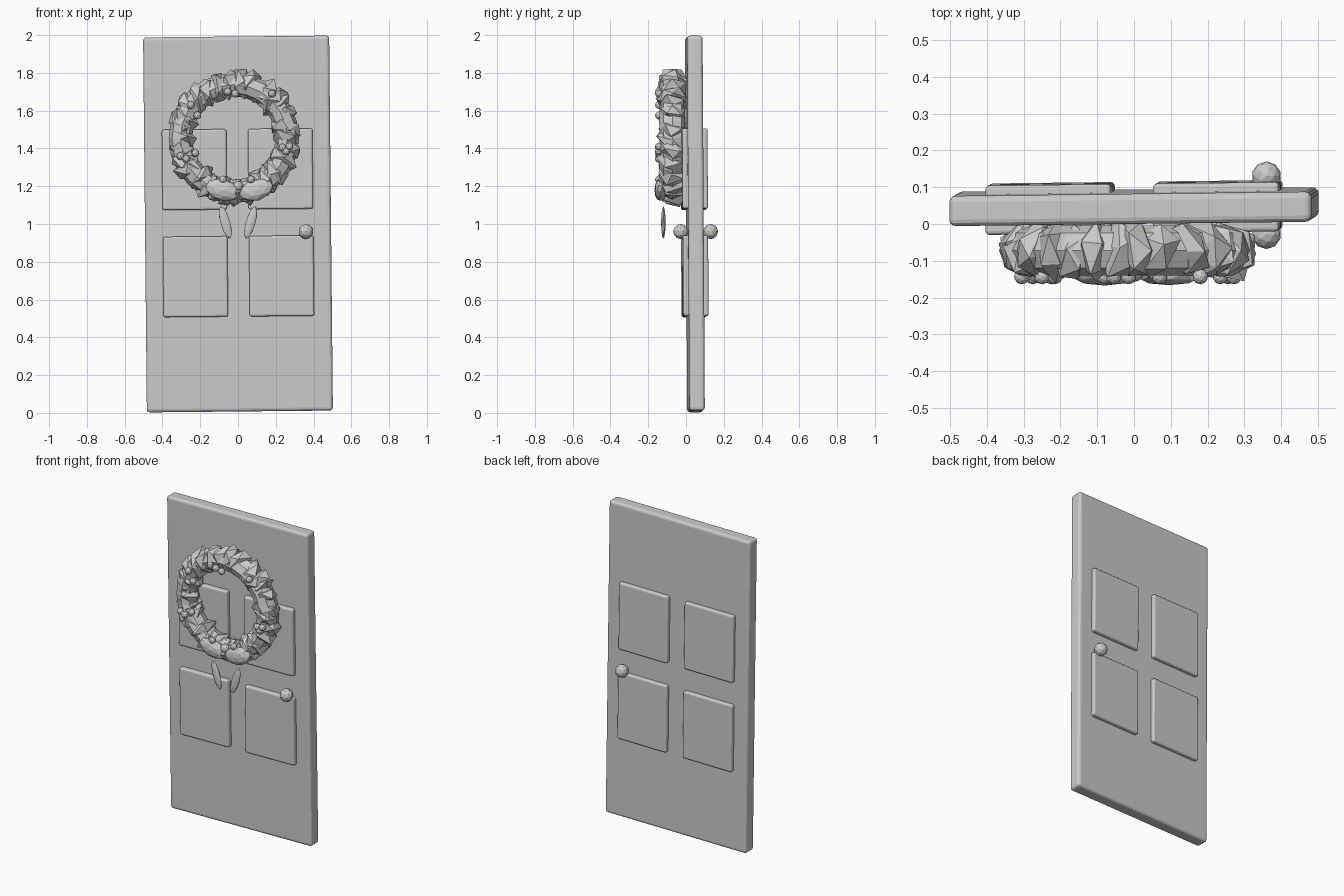
import bpy, bmesh, math, random
from mathutils import Matrix, Vector, Euler

if "Cube" in bpy.data.objects:
    bpy.data.objects.remove(bpy.data.objects["Cube"])

random.seed(7)
grey = bpy.data.materials.new("plain grey")
grey.diffuse_color = (0.6, 0.6, 0.6, 1)
grey.use_nodes = True
grey.node_tree.nodes["Principled BSDF"].inputs["Base Color"].default_value = grey.diffuse_color


def finish(bm, name, flat=True):
    me = bpy.data.meshes.new(name)
    bmesh.ops.recalc_face_normals(bm, faces=bm.faces[:])
    bm.to_mesh(me)
    bm.free()
    me.materials.append(grey)
    ob = bpy.data.objects.new(name, me)
    bpy.context.collection.objects.link(ob)
    return ob


def lean(bm):
    # the whole door hangs very slightly askew
    for v in bm.verts:
        x, y, z = v.co
        v.co = (x - 0.01 * (z - 1), y + 0.012 * x - 0.006 * (z - 1), z + 0.01 * x)


def slab(name, centre, size, bevel):
    bm = bmesh.new()
    bmesh.ops.create_cube(bm, size=1)
    bmesh.ops.scale(bm, vec=size, verts=bm.verts[:])
    bmesh.ops.bevel(bm, geom=bm.edges[:], offset=bevel, segments=3,
                    profile=0.5, affect='EDGES')
    bmesh.ops.translate(bm, vec=centre, verts=bm.verts[:])
    lean(bm)
    return finish(bm, name)


def blob(name, centre, radii, rot=(0, 0, 0), sub=2, jitter=0.0):
    bm = bmesh.new()
    bmesh.ops.create_icosphere(bm, subdivisions=sub, radius=1)
    m = (Matrix.Translation(centre) @ Euler(rot).to_matrix().to_4x4()
         @ Matrix.Diagonal((*radii, 1)))
    for v in bm.verts:
        v.co = m @ (v.co * (1 + random.uniform(-jitter, jitter)))
    return finish(bm, name)


# door leaf and the four raised panels that show on both faces
slab("door", (0, 0.047, 1.0), (0.985, 0.082, 1.985), 0.017)
for sx, side in ((-1, "left"), (1, "right")):
    for z, level in ((0.723, "lower"), (1.29, "upper")):
        slab(f"{level}_{side}_panel", (sx * 0.228, 0.045, z),
             (0.342, 0.134, 0.426), 0.011)

# knobs on both faces
blob("front_knob", (0.36, -0.028, 0.96), (0.04,) * 3)
blob("back_knob", (0.36, 0.13, 0.96), (0.04,) * 3)

# wreath: a ring of overlapping, slanted, faceted leaf clumps
CX, CY, CZ, R = -0.022, -0.072, 1.455, 0.283
bm = bmesh.new()
count = 30
for i in range(count):
    a = math.tau * i / count + random.uniform(-0.05, 0.05)
    r = R + random.uniform(-0.012, 0.012)
    part = bmesh.ops.create_icosphere(bm, subdivisions=1, radius=1)["verts"]
    spin = Matrix.Rotation(random.uniform(0, math.tau), 4, 'X')
    tilt = (Matrix.Rotation(-a + random.uniform(0.1, 0.55), 4, 'Y')
            @ Matrix.Rotation(random.uniform(-0.4, 0.4), 4, 'X'))
    size = Matrix.Diagonal((0.088, 0.087, 0.052, 1))
    m = (Matrix.Translation((CX + r * math.cos(a), CY, CZ + r * math.sin(a)))
         @ tilt @ size @ spin)
    for v in part:
        v.co = m @ (v.co * random.uniform(0.84, 1.14))
        v.co.y = max(-0.162, min(0.012, v.co.y))
finish(bm, "wreath_leaves")

# core that fills the gaps between clumps
bm = bmesh.new()
rings = []
for i in range(24):
    a = math.tau * i / 24
    rings.append([bm.verts.new((CX + (R + 0.062 * math.cos(b)) * math.cos(a),
                                CY + 0.068 * math.sin(b),
                                CZ + (R + 0.062 * math.cos(b)) * math.sin(a)))
                  for b in (math.tau * j / 8 for j in range(8))])
for i in range(24):
    p, q = rings[i], rings[(i + 1) % 24]
    for j in range(8):
        k = (j + 1) % 8
        bm.faces.new((p[j], p[k], q[k], q[j]))
finish(bm, "wreath_core")

# berries on the front of the wreath
berries = [(-0.055, 1.70), (-0.015, 1.69), (0.18, 1.69), (-0.25, 1.63),
           (-0.215, 1.575), (-0.225, 1.375), (-0.275, 1.345), (-0.305, 1.36),
           (0.235, 1.405), (0.272, 1.41), (0.255, 1.385),
           (-0.08, 1.235), (0.07, 1.235)]
for x, z in berries:
    blob("berry", (x, -0.143, z), (0.021,) * 3, sub=2)

# bow: two loops, a knot and two hanging tails
for s, side in ((-1, "left"), (1, "right")):
    blob(f"bow_{side}_loop", (0.008 + s * 0.088, -0.135, 1.18),
         (0.095, 0.032, 0.056), (0, -s * 0.25, 0), jitter=0.04)
    blob(f"bow_{side}_tail", (s * 0.067, -0.12, 1.008),
         (0.026, 0.012, 0.09), (0, 0.28 * s, 0))
blob("bow_knot", (0, -0.13, 1.2), (0.028, 0.028, 0.028))
